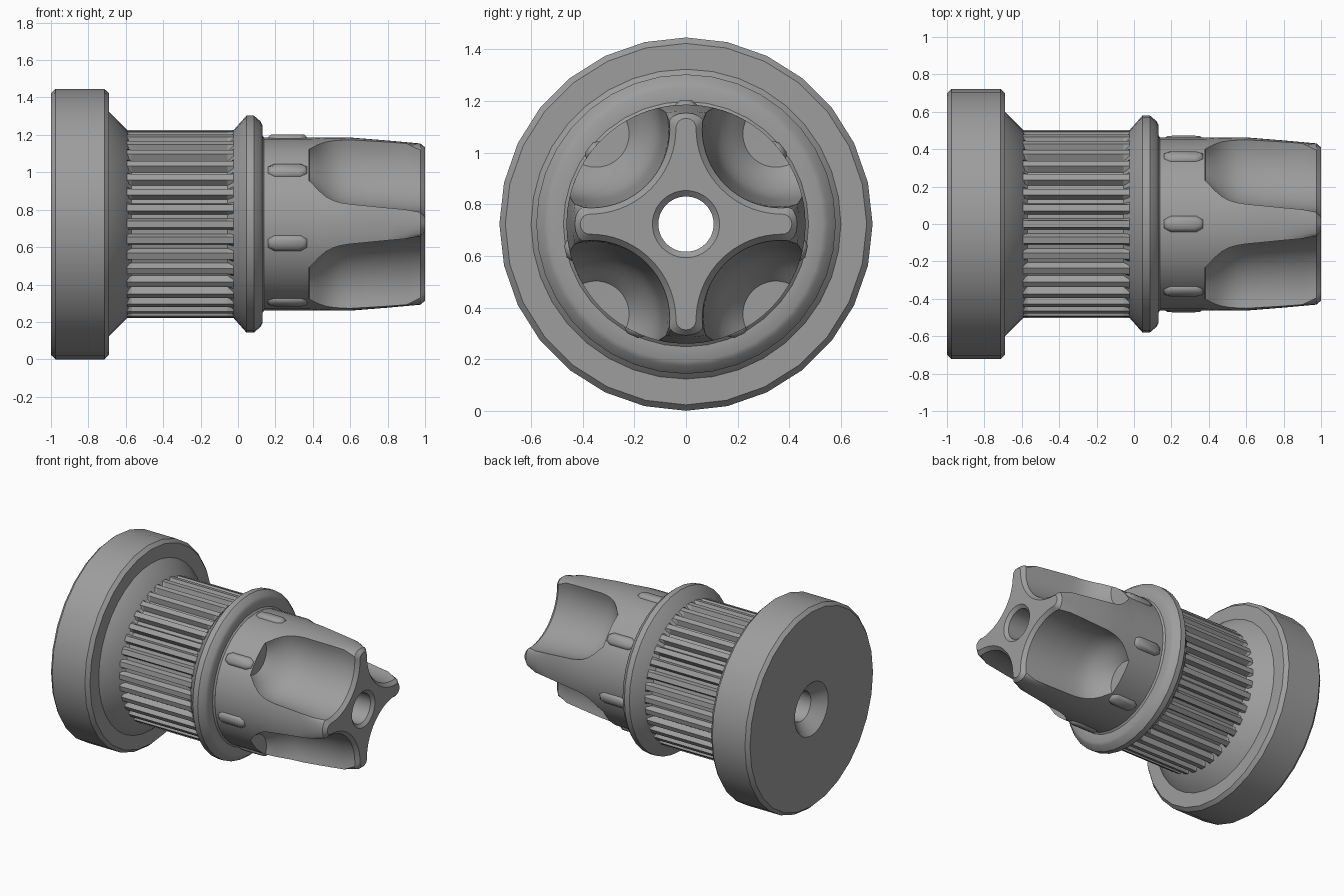
import bpy, bmesh
from math import sin, cos, atan, atan2, pi, radians

if "Cube" in bpy.data.objects:
    bpy.data.objects.remove(bpy.data.objects["Cube"])

ZC = 0.723  # height of the horizontal axis
grey = bpy.data.materials.new("dark_grey")
grey.diffuse_color = (.34, .34, .34, 1)
grey.use_nodes = True
grey.node_tree.nodes["Principled BSDF"].inputs["Base Color"].default_value = grey.diffuse_color


def finish(name, bm, smooth=30):
    me = bpy.data.meshes.new(name)
    bm.to_mesh(me)
    bm.free()
    me.materials.append(grey)
    ob = bpy.data.objects.new(name, me)
    bpy.context.collection.objects.link(ob)
    if smooth:
        bpy.ops.object.select_all(action='DESELECT')
        ob.select_set(True)
        bpy.context.view_layer.objects.active = ob
        bpy.ops.object.shade_smooth_by_angle(angle=radians(smooth))
    return ob


def loft(name, rings, smooth=30):
    """Skin closed rings of (x, y, z) points lying around the axis."""
    bm = bmesh.new()
    rows = [[bm.verts.new((x, y, z + ZC)) for x, y, z in r] for r in rings]
    n = len(rows[0])
    for a, b in zip(rows, rows[1:]):
        for j in range(n):
            k = (j + 1) % n
            bm.faces.new((a[j], a[k], b[k], b[j]))
    return finish(name, bm, smooth)


def circle(x, r, n):
    return [(x, r * cos(2 * pi * j / n), r * sin(2 * pi * j / n)) for j in range(n)]


def lathe(name, profile, n):
    return loft(name, [circle(x, r, n) for x, r in profile])


# Flange disc with countersunk rim
lathe("flange", [(-1, .19), (-1, .7), (-.975, .723), (-.715, .723),
                 (-.69, .7), (-.69, .58)], 28)
# Cone between flange and ribbed shaft
lathe("neck_cone", [(-.69, .6), (-.59, .5), (-.575, .455)], 36)
# Collar ring
lathe("collar", [(-.05, .455), (-.03, .495), (.045, .58), (.085, .58), (.12, .55),
                 (.13, .53), (.13, .475), (.14, .463), (.14, .45)], 36)

# Ribbed shaft
TEETH = 36


def rib_ring(x, root):
    pts = []
    for i in range(TEETH):
        for f, r in ((-.36, root), (-.2, .503), (.2, .503), (.36, root)):
            a = 2 * pi * (i + f) / TEETH
            pts.append((x, r * cos(a), r * sin(a)))
    return pts


loft("ribbed_shaft", [rib_ring(-.6, .5), rib_ring(-.57, .465),
                      rib_ring(-.055, .465), rib_ring(-.025, .5)], 0)


# Fluted head: four arms with concave flutes, section varies along x
def head_ring(x, ro, phi, d, k, na=8, nf=18):
    phi = radians(phi)
    w = ro * sin(phi)
    re = ro - k * w
    h, c = re * sin(pi / 4 - phi), re * cos(pi / 4 - phi)
    s = c - d
    R, am = (h * h + s * s) / (2 * s), 2 * atan(s / h)
    pts = []
    for q in range(4):
        base = q * pi / 2
        for i in range(na + 1):            # arm tip
            t = sin((2 * i / na - 1) * pi / 2)
            r = ro - k * w * (1 - (max(0, 1 - t * t)) ** .5)
            a = base + t * phi
            pts.append((x, r * cos(a), r * sin(a)))
        m = base + pi / 4
        for i in range(1, nf):             # flute arc
            t = 2 * i / nf - 1
            u, v = R * sin(am * t), d + R - R * cos(am * t)
            pts.append((x, v * cos(m) - u * sin(m), v * sin(m) + u * cos(m)))
    return pts


# x, outer radius, arm half angle, flute floor distance, tip rounding
stations = [(.13, .463, 30, .463, 0), (.379, .463, 30, .463, 0),
            (.381, .463, 30, .365, 0), (.40, .463, 27.5, .35, 0),
            (.43, .463, 23, .325, 0), (.47, .463, 18.5, .295, 0),
            (.51, .463, 15.8, .272, 0), (.55, .463, 14.3, .257, 0),
            (.60, .463, 13.3, .247, 0), (.70, .455, 12.3, .237, 0),
            (.80, .447, 11.2, .229, 0), (.90, .438, 10.2, .221, 0),
            (.975, .431, 9.2, .215, .45), (1, .41, 6, .193, .9)]
rings = [head_ring(*s) for s in stations]


# End face and through bore continue from the last section
def bore_ring(x, r):
    angs = [atan2(z, y) for _, y, z in rings[13]]
    return [(x, r * cos(a), r * sin(a)) for a in angs]


rings += [bore_ring(x, r) for x, r in
          ((1, .13), (.98, .107), (-.92, .107), (-1, .19))]
loft("fluted_head", rings)

# Seven raised pads around the head base
for i in range(7):
    a = pi / 2 + i * 2 * pi / 7
    bm = bmesh.new()
    rows = []
    for r, g in ((.44, 1.0), (.463, 1.0), (.479, .55)):
        row = []
        for x, t in ((-.105, -.022), (-.07, -.042), (.07, -.042), (.105, -.022),
                     (.105, .022), (.07, .042), (-.07, .042), (-.105, .022)):
            X, T = .265 + x * (.65 + .35 * g), t * g
            row.append(bm.verts.new((X, r * cos(a) - T * sin(a),
                                     ZC + r * sin(a) + T * cos(a))))
        rows.append(row)
    for lo, hi in zip(rows, rows[1:]):
        for j in range(8):
            k = (j + 1) % 8
            bm.faces.new((lo[j], lo[k], hi[k], hi[j]))
    bm.faces.new(rows[0])
    bm.faces.new(rows[-1])
    bmesh.ops.recalc_face_normals(bm, faces=bm.faces)
    finish("pad_%d" % (i + 1), bm, 60)
